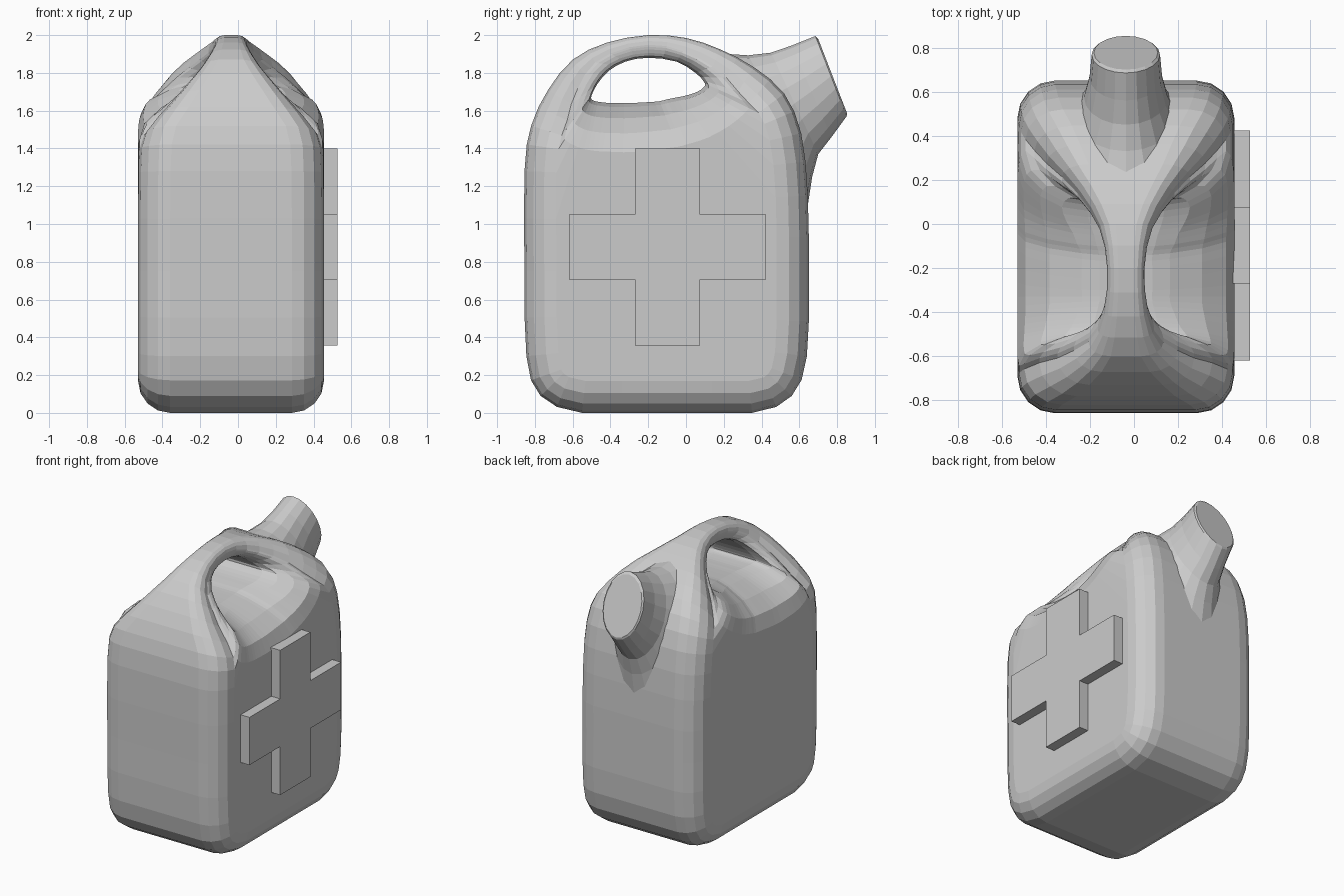
import bpy, bmesh, math
from mathutils import Vector

if "Cube" in bpy.data.objects:
    bpy.data.objects.remove(bpy.data.objects["Cube"])

CX = -0.037      # centre plane of the can


def add_object(name, bm):
    bmesh.ops.recalc_face_normals(bm, faces=bm.faces)
    me = bpy.data.meshes.new(name)
    bm.to_mesh(me)
    bm.free()
    ob = bpy.data.objects.new(name, me)
    bpy.context.collection.objects.link(ob)
    return ob


def bridge(bm, a, b):
    n = len(a)
    for i in range(n):
        j = (i + 1) % n
        bm.faces.new((a[i], a[j], b[j], b[i]))


def smooth_loop(pts, steps):
    """Closed Catmull-Rom curve through tuples of any length."""
    out, n = [], len(pts)
    for i in range(n):
        p0, p1, p2, p3 = (pts[(i + k) % n] for k in (-1, 0, 1, 2))
        for s in range(steps):
            t = s / steps
            out.append([0.5 * (2 * b + (c - a) * t + (2 * a - 5 * b + 4 * c - d) * t * t
                               + (3 * b - a - 3 * c + d) * t ** 3)
                        for a, b, c, d in zip(p0, p1, p2, p3)])
    return out


# Can body: stations around the handle hole, each giving
# hole edge (y, z, half width) and outer outline (y, z, half width)
stations = [
    (-.20, 1.88, .07, -.20, 2.0, .085),
    (-.05, 1.86, .08, .00, 1.985, .12),
    (.05, 1.80, .13, .18, 1.925, .22),
    (.09, 1.76, .20, .36, 1.83, .36),
    (.10, 1.73, .26, .52, 1.69, .455),
    (.06, 1.70, .29, .61, 1.48, .485),
    (.00, 1.68, .27, .645, 1.15, .492),
    (-.05, 1.67, .24, .65, .70, .492),
    (-.10, 1.66, .22, .64, .30, .492),
    (-.14, 1.65, .20, .56, .09, .492),
    (-.20, 1.645, .20, .35, .0, .492),
    (-.30, 1.64, .20, -.10, .0, .492),
    (-.35, 1.64, .20, -.55, .0, .492),
    (-.40, 1.64, .22, -.77, .09, .492),
    (-.45, 1.645, .24, -.845, .30, .492),
    (-.48, 1.65, .26, -.855, .75, .492),
    (-.50, 1.66, .28, -.855, 1.28, .49),
    (-.50, 1.68, .28, -.82, 1.52, .46),
    (-.47, 1.74, .20, -.73, 1.71, .31),
    (-.41, 1.81, .12, -.60, 1.87, .17),
    (-.32, 1.86, .08, -.42, 1.96, .10),
]
loop = smooth_loop(stations, 2)
bm = bmesh.new()
rings = []
for i, (hy, hz, wa, oy, oz, wo) in enumerate(loop):
    prev, nxt = loop[i - 1], loop[(i + 1) % len(loop)]
    h, o = Vector((hy, hz)), Vector((oy, max(oz, 0)))
    wo = min(wo, .492)
    tan = (Vector(nxt[3:5]) - Vector(prev[3:5])).normalized()
    inward = Vector((tan.y, -tan.x))
    r = min(.17, .6 * wo, .55 * (o - h).length)
    c = o + inward * r
    span = (c - h).length
    half = [(h, 0), (h, wa * .6)]                       # tunnel wall
    for dist, limit, k in ((.02, .15, 0), (.08, .38, .5), (.16, .65, .87), (.26, .85, 1)):
        half.append((h.lerp(c, min(dist / span, limit)), wa + (wo - wa) * k))
    for k in range(5):                                  # rounded rim
        a = math.pi / 2 * k / 4
        half.append((c - inward * r * math.sin(a), wo - r * (1 - math.cos(a))))
    half.append((o, 0))
    full = [(p, x) for p, x in half] + [(p, -x) for p, x in half[-2:0:-1]]
    rings.append([bm.verts.new((CX + x, p.x, p.y)) for p, x in full])
for i in range(len(rings)):
    bridge(bm, rings[i - 1], rings[i])
add_object("can_body", bm)

# Spout: oval rings between top and bottom points (y, z), with half width
spout = [
    ((.22, 1.90), (.645, 1.10), .29),
    ((.33, 1.893), (.668, 1.25), .235),
    ((.45, 1.907), (.70, 1.37), .19),
    ((.56, 1.945), (.77, 1.46), .165),
    ((.685, 1.995), (.85, 1.57), .155),
    ((.70, 1.98), (.853, 1.585), .145),
]
bm = bmesh.new()
rings = []
for top, bottom, w in spout:
    t, b = Vector(top), Vector(bottom)
    mid, arm = (t + b) / 2, (t - b) / 2
    ring = []
    for k in range(20):
        a = 2 * math.pi * k / 20
        p = mid + arm * math.cos(a)
        ring.append(bm.verts.new((CX + w * math.sin(a), p.x, p.y)))
    rings.append(ring)
for a, b in zip(rings, rings[1:]):
    bridge(bm, a, b)
bm.faces.new(rings[0])
bm.faces.new(rings[-1])
add_object("spout", bm)

# Raised plus-shaped panel on the right side
L, S = .522, .172
outline = [(S, L), (S, S), (L, S), (L, -S), (S, -S), (S, -L),
           (-S, -L), (-S, -S), (-L, -S), (-L, S), (-S, S), (-S, L)]
bm = bmesh.new()
inner, outer = ([bm.verts.new((x, y - .098, z + .878)) for y, z in outline]
                for x in (.42, .526))
bridge(bm, inner, outer)
bm.faces.new(inner)
bm.faces.new(outer)
add_object("side_plus_panel", bm)
